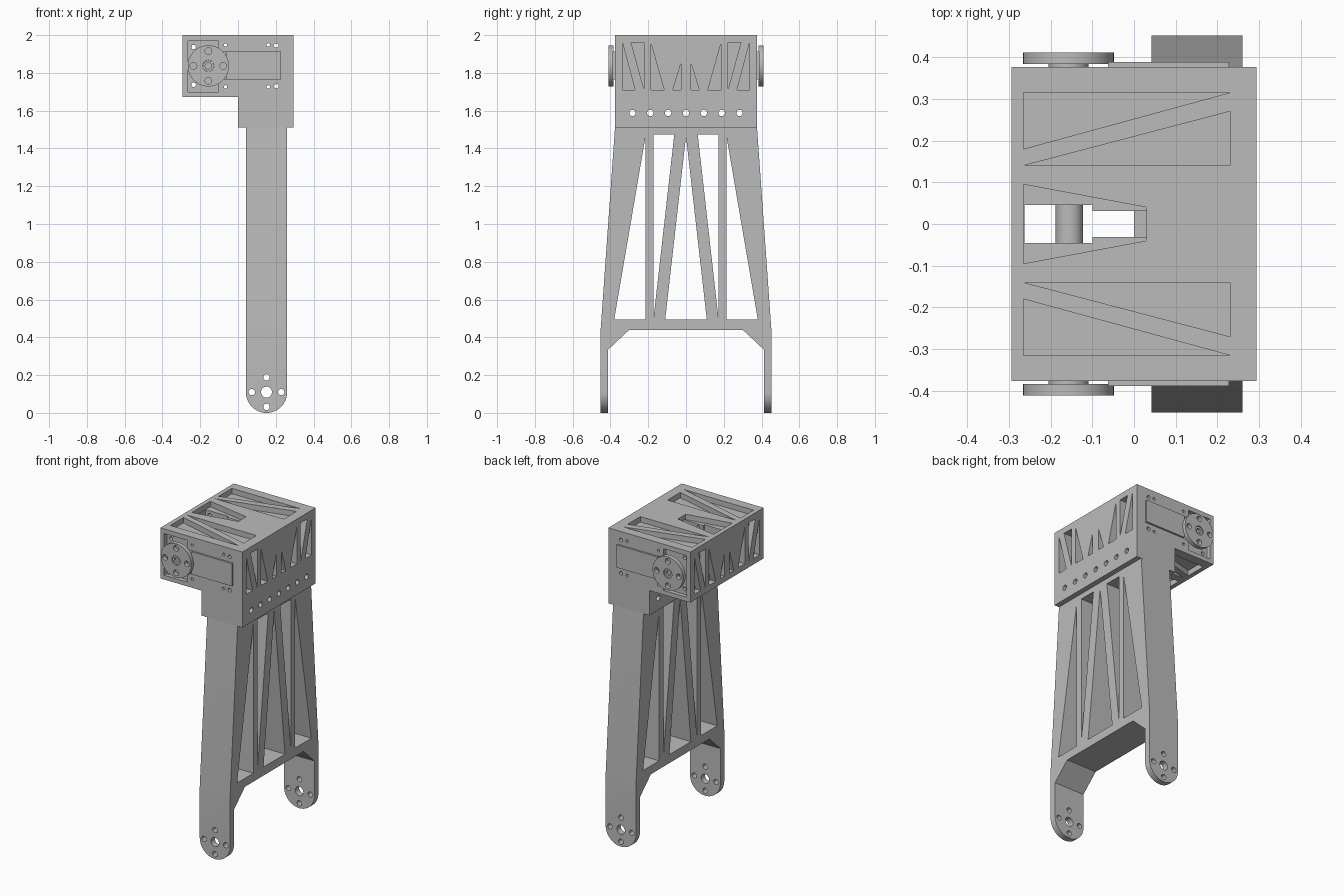
import bpy, bmesh
from math import sin, cos, pi, radians
from mathutils import Vector

if "Cube" in bpy.data.objects:
    bpy.data.objects.remove(bpy.data.objects["Cube"], do_unlink=True)

grey = bpy.data.materials.new("plain grey")
grey.use_nodes = True
grey.diffuse_color = (0.5, 0.5, 0.5, 1)
grey.node_tree.nodes["Principled BSDF"].inputs["Base Color"].default_value = (0.5, 0.5, 0.5, 1)


def prism(name, axis, outline, start, end):
    """Extrude a 2D outline along an axis: x uses (y, z), y uses (x, z), z uses (x, y)."""
    slot = "xyz".index(axis)

    def place(p, d):
        c = list(p)
        c.insert(slot, d)
        return Vector(c)

    bm = bmesh.new()
    face = bm.faces.new([bm.verts.new(place(p, start)) for p in outline])
    out = bmesh.ops.extrude_face_region(bm, geom=[face])
    moved = [v for v in out["geom"] if isinstance(v, bmesh.types.BMVert)]
    shift = place((0, 0), end - start)
    bmesh.ops.translate(bm, verts=moved, vec=shift)
    bmesh.ops.recalc_face_normals(bm, faces=bm.faces)
    mesh = bpy.data.meshes.new(name)
    bm.to_mesh(mesh)
    bm.free()
    mesh.materials.append(grey)
    obj = bpy.data.objects.new(name, mesh)
    bpy.context.collection.objects.link(obj)
    return obj


def rect(a0, a1, b0, b1):
    return [(a0, b0), (a1, b0), (a1, b1), (a0, b1)]


def circle(a, b, r, n=32):
    return [(a + r * cos(2 * pi * i / n), b + r * sin(2 * pi * i / n)) for i in range(n)]


def combine(target, tool, operation="DIFFERENCE"):
    mod = target.modifiers.new("cut", "BOOLEAN")
    mod.operation = operation
    mod.solver = "EXACT"
    mod.object = tool
    bpy.context.view_layer.objects.active = target
    bpy.ops.object.modifier_apply(modifier=mod.name)
    bpy.data.objects.remove(tool, do_unlink=True)


def cut(target, axis, outline, start, end):
    combine(target, prism("cutter", axis, outline, start, end))


def flip(outline):
    return [(-a, b) for a, b in outline]


def cross_holes(a, b, spread):
    return [(a + spread, b), (a - spread, b), (a, b + spread), (a, b - spread)]


# Motor housing: outer box
W, D, TOP, LOW = 0.294, 0.376, 2.0, 1.672
housing = prism("motor_housing", "z", rect(-W, W, -D, D), LOW, TOP)

# Central channel between the two motors
cut(housing, "z", rect(-0.263, -0.1, -0.045, 0.045), 1.7, 1.97)
cut(housing, "z", rect(-0.11, 0.225, -0.031, 0.031), 1.7, 1.97)

# Truss pockets in the top and underside
plan = [[(-0.265, 0.315), (0.23, 0.315), (-0.265, 0.18)],
        [(0.23, 0.27), (0.23, 0.14), (-0.265, 0.14)]]
plan += [[(x, -y) for x, y in p] for p in plan]
plan.append([(-0.265, 0.095), (-0.265, -0.095), (0.03, -0.04), (0.03, 0.04)])
for outline in plan:
    cut(housing, "z", outline, TOP - 0.035, TOP + 0.1)
    cut(housing, "z", outline, LOW - 0.1, LOW + 0.035)

# Truss pockets in the two end walls
ends = [[(0.335, 1.955), (0.335, 1.71), (0.27, 1.71)],
        [(0.29, 1.96), (0.222, 1.96), (0.222, 1.71)],
        [(0.185, 1.955), (0.185, 1.71), (0.116, 1.71)],
        [(0.027, 1.85), (0.027, 1.71), (0.07, 1.71)]]
for outline in ends + [flip(p) for p in ends]:
    cut(housing, "x", outline, W - 0.055, W + 0.1)
    cut(housing, "x", outline, -W - 0.1, -W + 0.038)

# Motor windows and screw holes in the two side walls
for s in (-1, 1):
    cut(housing, "y", rect(-0.266, -0.103, 1.7, 1.97), s * 0.35, s * 0.5)
    cut(housing, "y", rect(-0.11, -0.06, 1.765, 1.912), s * 0.352, s * 0.5)
MID = 1.837
for x, dz, r in ((-0.235, 0.1, 0.012), (-0.066, 0.111, 0.009),
                 (0.16, 0.111, 0.009), (0.203, 0.108, 0.012)):
    for s in (-1, 1):
        cut(housing, "y", circle(x, MID + s * dz, r, 16), -0.5, 0.5)

# Socket under the housing that clamps the leg frame
socket = prism("socket", "z", rect(0, W, -D, D), 1.51, LOW)
combine(housing, socket, "UNION")

# Leg frame: tapered side profile with a forked foot
half = [(0.366, 1.65), (0.452, 0.44), (0.452, 0), (0.412, 0), (0.412, 0.335), (0.3, 0.44)]
leg = prism("leg_frame", "x", half + flip(half)[::-1], 0.042, 0.26)

# Rounded feet
CX, R = 0.151, 0.109
arch = [(CX + R * cos(t), R + R * sin(t)) for t in [pi + pi * i / 32 for i in range(33)]]
combine(leg, prism("foot_shape", "y", arch + [(CX + R, 1.7), (CX - R, 1.7)], -0.6, 0.6), "INTERSECT")

# Truss openings through the frame
openings = [[(0.215, 1.46), (0.38, 0.495), (0.215, 0.495)],
            [(0.172, 1.475), (0.062, 1.475), (0.172, 0.5)]]
openings += [flip(p) for p in openings]
openings.append([(0, 1.465), (-0.11, 0.495), (0.11, 0.495)])
for outline in openings:
    cut(leg, "x", outline, -0.2, 0.5)

# Joint holes in the feet
cut(leg, "y", circle(CX, 0.11, 0.029), -0.6, 0.6)
for x, z in cross_holes(CX, 0.11, 0.078):
    cut(leg, "y", circle(x, z, 0.017, 20), -0.6, 0.6)

# Row of bolt holes through socket and leg frame
for i in range(-3, 4):
    for part in (housing, leg):
        cut(part, "x", circle(i * 0.0945, 1.588, 0.017, 20), -0.2, 0.5)

# Motor faces, hubs and output discs on both sides
HX = -0.157
for side, s in (("front", -1), ("back", 1)):
    prism(side + "_motor_plate", "y", rect(-0.062, 0.228, 1.765, 1.912), s * 0.355, s * 0.388)
    prism(side + "_hub", "y", circle(HX, MID, 0.048), s * 0.34, s * 0.387)
    disc = prism(side + "_output_disc", "y", circle(HX, MID, 0.109, 48), s * 0.384, s * 0.411)
    cut(disc, "y", circle(HX, MID, 0.03), s * 0.3, s * 0.5)
    for x, z in cross_holes(HX, MID, 0.079):
        cut(disc, "y", circle(x, z, 0.018, 20), s * 0.3, s * 0.5)
    screw = prism(side + "_screw", "y", circle(HX, MID, 0.029), s * 0.38, s * 0.404)
    cut(screw, "y", circle(HX, MID, 0.017, 20), s * 0.39, s * 0.5)

# Idle shaft across the central channel
prism("idle_shaft", "y", circle(-0.155, MID, 0.033), -0.06, 0.06)

# Smooth round walls, keep edges sharp
bpy.ops.object.select_all(action="DESELECT")
for obj in bpy.context.collection.objects:
    if obj.type == "MESH":
        obj.select_set(True)
bpy.context.view_layer.objects.active = housing
bpy.ops.object.shade_smooth_by_angle(angle=radians(30))
